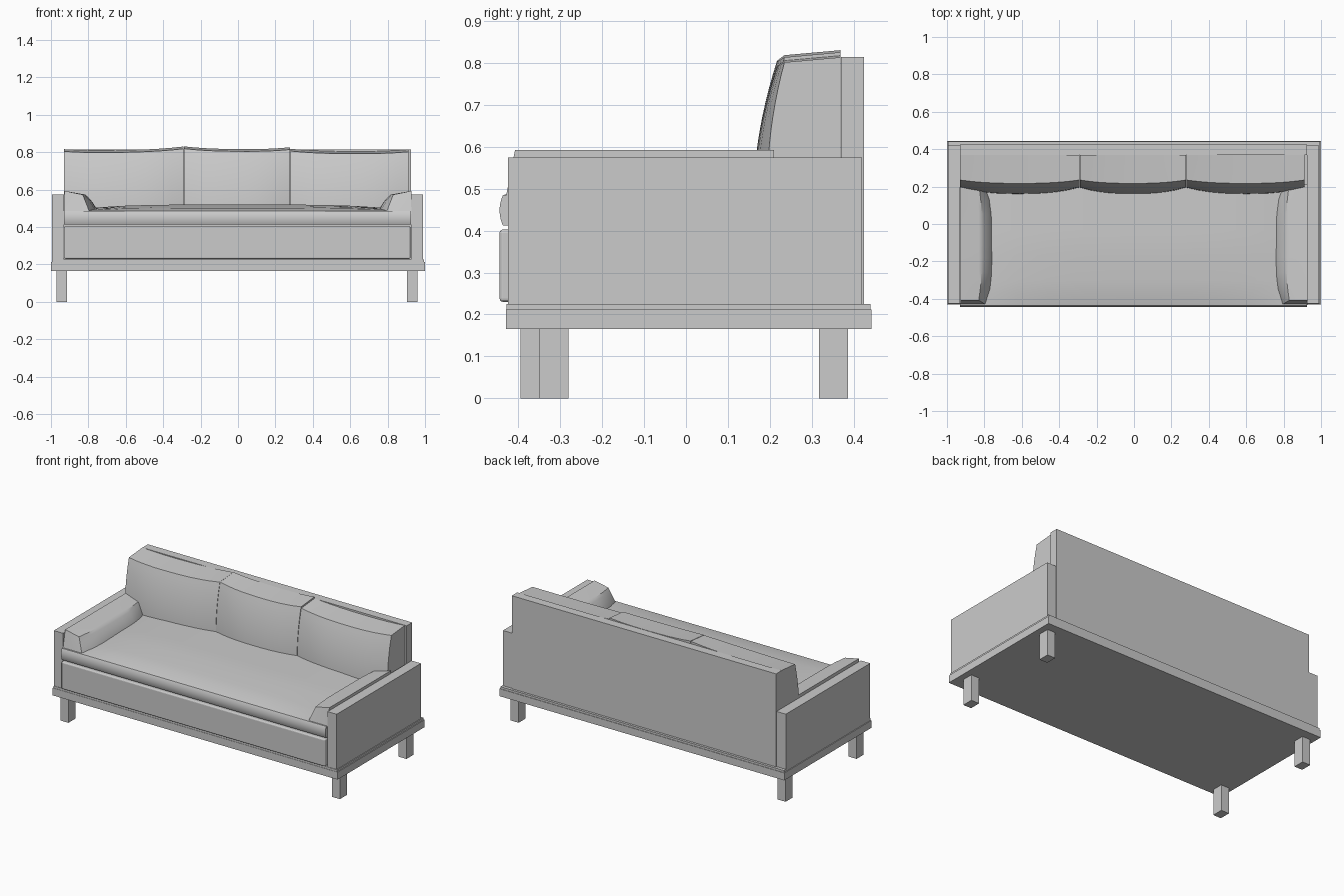
import bpy, bmesh, math

if "Cube" in bpy.data.objects:
    bpy.data.objects.remove(bpy.data.objects["Cube"])


def finish(name, bm, smooth=False):
    bmesh.ops.recalc_face_normals(bm, faces=bm.faces)
    mesh = bpy.data.meshes.new(name)
    bm.to_mesh(mesh)
    bm.free()
    ob = bpy.data.objects.new(name, mesh)
    bpy.context.collection.objects.link(ob)
    if smooth:
        bpy.ops.object.select_all(action='DESELECT')
        ob.select_set(True)
        bpy.context.view_layer.objects.active = ob
        bpy.ops.object.shade_smooth_by_angle(angle=math.radians(35))
    return ob


def shaped_box(name, shape, cuts=0, smooth=False):
    """Cube whose points (u, v, w in -1..1) are placed by shape()."""
    bm = bmesh.new()
    bmesh.ops.create_cube(bm, size=2)
    if cuts:
        bmesh.ops.subdivide_edges(bm, edges=bm.edges[:], cuts=cuts, use_grid_fill=True)
    for v in bm.verts:
        v.co = shape(*v.co)
    return finish(name, bm, smooth)


def mix(a, b, t):
    return a + (b - a) * (t + 1) / 2


def box(name, x, y, z):
    return shaped_box(name, lambda u, v, w: (mix(*x, u), mix(*y, v), mix(*z, w)))


def bevel(ob, width, segments=3):
    m = ob.modifiers.new("bevel", 'BEVEL')
    m.width, m.segments = width, segments


# Base platform in two thin layers
box("base", (-1, 1), (-0.43, 0.443), (0.165, 0.212))
box("base_top", (-0.995, 0.995), (-0.428, 0.44), (0.212, 0.225))

# Legs (front pair is slightly staggered)
for name, x, y in (("front_leg_left", -0.942, -0.36), ("front_leg_right", 0.932, -0.315),
                   ("back_leg_left", -0.942, 0.352), ("back_leg_right", 0.932, 0.352)):
    box(name, (x - 0.028, x + 0.028), (y - 0.035, y + 0.035), (0, 0.166))

# Arm panels and back panel
box("arm_left", (-0.995, -0.93), (-0.425, 0.42), (0.225, 0.575))
box("arm_right", (0.925, 0.99), (-0.425, 0.42), (0.225, 0.575))
box("back_panel", (-0.93, 0.925), (0.37, 0.425), (0.225, 0.815))

# Upholstered box under the seat
bevel(box("seat_base", (-0.93, 0.922), (-0.445, 0.37), (0.23, 0.403)), 0.008)


# Seat cushion, crowned on top with a soft front edge
def seat_shape(u, v, w):
    y = mix(-0.437, 0.37, v)
    z = mix(0.412, 0.485, w)
    if w > -0.99:
        z += (w + 1) / 2 * (0.035 * (1 - u ** 4) * min(1, (v + 1) * 1.2) ** 0.5)
    if v < -0.99:
        y -= 0.008 * (1 - w * w)
    return mix(-0.93, 0.925, u), y, z


bevel(shaped_box("seat_cushion", seat_shape, 11, True), 0.0, 1)


# Arm bolsters, bulging inwards and down onto the seat
def bolster(name, side):
    def shape(u, v, w):
        bulge = (1 - v ** 4)
        inner = mix(0.79 - 0.04 * bulge, 0.83 - 0.015 * bulge, w)
        inner -= 0.012 * (1 - w * w) * bulge
        x = mix(inner, 0.927, u)
        z = mix(0.47, 0.583 + 0.01 * u, w)
        y = mix(-0.42 + 0.012 * w, 0.21, v)
        return side * x, y, z
    shaped_box(name, shape, 7, True)


bolster("arm_bolster_left", -1)
bolster("arm_bolster_right", 1)


# Back cushions, leaning with a puffed front
def back_cushion(name, x0, x1, z0, z1):
    def shape(u, v, w):
        puff = 1 - abs(u) ** 2.5
        front = mix(0.195, 0.235, w) - puff * mix(0.035, 0.018, w)
        front -= 0.012 * (1 - w * w)
        top = mix(z0, z1, u) - 0.012 * puff + 0.006 * v
        return mix(x0, x1, u), mix(front, 0.369, v), mix(0.48, top, w)
    shaped_box(name, shape, 9, True)


back_cushion("back_cushion_left", -0.93, -0.292, 0.81, 0.824)
back_cushion("back_cushion_middle", -0.29, 0.278, 0.825, 0.82)
back_cushion("back_cushion_right", 0.28, 0.912, 0.812, 0.808)
